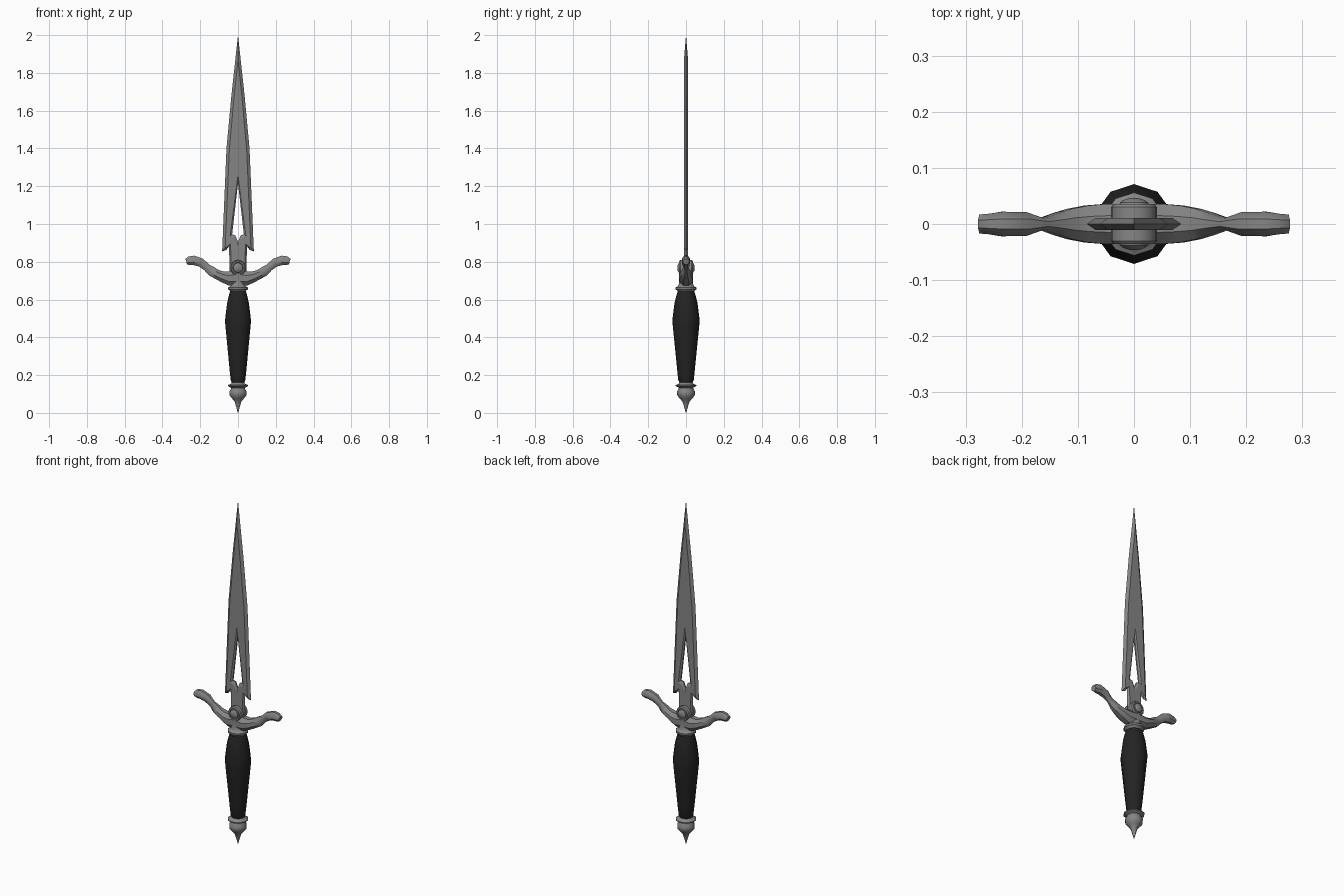
import bpy, bmesh, math
from mathutils import Vector, Matrix

if "Cube" in bpy.data.objects:
    bpy.data.objects.remove(bpy.data.objects["Cube"])


def material(name, rgb):
    m = bpy.data.materials.new(name)
    m.diffuse_color = (*rgb, 1)
    m.use_nodes = True
    m.node_tree.nodes["Principled BSDF"].inputs["Base Color"].default_value = m.diffuse_color
    return m


STEEL = material("steel grey", (0.24, 0.235, 0.235))
BLACK = material("grip black", (0.017, 0.017, 0.017))


def finish(bm, name, mat, angle=None):
    bmesh.ops.remove_doubles(bm, verts=bm.verts, dist=1e-5)
    bmesh.ops.recalc_face_normals(bm, faces=bm.faces)
    me = bpy.data.meshes.new(name)
    bm.to_mesh(me)
    bm.free()
    ob = bpy.data.objects.new(name, me)
    bpy.context.collection.objects.link(ob)
    me.materials.append(mat)
    if angle:
        bpy.ops.object.select_all(action='DESELECT')
        ob.select_set(True)
        bpy.context.view_layer.objects.active = ob
        bpy.ops.object.shade_smooth_by_angle(angle=math.radians(angle))
    return ob


def loft(bm, rings):
    """Skin a list of equal-sized point rings and cap both ends."""
    vs = [[bm.verts.new(p) for p in r] for r in rings]
    n = len(vs[0])
    for a, b in zip(vs, vs[1:]):
        for i in range(n):
            bm.faces.new((a[i], a[(i + 1) % n], b[(i + 1) % n], b[i]))
    bm.faces.new(vs[0])
    bm.faces.new(vs[-1])


def lathe(name, profile, mat, sides, angle, matrix=Matrix()):
    """Turn (radius, height) pairs round z, with a corner pointing to +y."""
    bm = bmesh.new()
    loft(bm, [[matrix @ Vector((r * math.sin(2 * math.pi * i / sides),
                                r * math.cos(2 * math.pi * i / sides), z))
               for i in range(sides)] for r, z in profile])
    return finish(bm, name, mat, angle)


# Blade: half outline as (edge x, edge z, edge half thickness, flat x, flat z)
outer = [(0, 2.0, 0, 0, 1.87), (0.035, 1.68, 0, 0.022, 1.66),
         (0.061, 1.40, 0, 0.046, 1.39), (0.084, 0.855, 0, 0.068, 0.875),
         (0.062, 0.862, 0, 0.058, 0.88), (0.047, 0.89, 0, 0.039, 0.895),
         (0.045, 0.72, 0, 0.036, 0.72)]
slot = [(0, 0.905, 0.004, 0, 0.885), (0.014, 0.94, 0.004, 0.020, 0.922),
        (0.031, 0.945, 0.004, 0.042, 0.935), (0, 1.215, 0.004, 0, 1.26)]
T = 0.011
bm = bmesh.new()
for sx in (1, -1):
    for sy in (1, -1):
        flats = [(p[3], p[4]) for p in outer] + [(0, 0.72)] + [(p[3], p[4]) for p in slot]
        bm.faces.new([bm.verts.new((sx * x, sy * T, z)) for x, z in flats])
        for line in (outer, slot):
            for a, b in zip(line, line[1:]):
                bm.faces.new([bm.verts.new(c) for c in (
                    (sx * a[0], sy * a[2], a[1]), (sx * b[0], sy * b[2], b[1]),
                    (sx * b[3], sy * T, b[4]), (sx * a[3], sy * T, a[4]))])
    # inner wall of the slot
    for a, b in zip(slot, slot[1:]):
        bm.faces.new([bm.verts.new((sx * p[0], y, p[1])) for p, y in
                      ((a, a[2]), (b, b[2]), (b, -b[2]), (a, -a[2]))])
finish(bm, "blade", STEEL)

# Guard: one curved, swelling bar swept from tip to tip (x, z, half height, half depth)
half = [(0, 0.715, 0.045, 0.036), (0.05, 0.712, 0.037, 0.036),
        (0.085, 0.722, 0.028, 0.033), (0.115, 0.735, 0.025, 0.027),
        (0.14, 0.750, 0.026, 0.019), (0.165, 0.770, 0.020, 0.010),
        (0.195, 0.795, 0.023, 0.021), (0.235, 0.808, 0.025, 0.022),
        (0.26, 0.805, 0.023, 0.018), (0.274, 0.801, 0.015, 0.017)]
path = [(-x, z, h, d) for x, z, h, d in reversed(half[1:])] + half
rings = []
for i, (x, z, h, d) in enumerate(path):
    a, b = path[max(i - 1, 0)], path[min(i + 1, len(path) - 1)]
    t = Vector((b[0] - a[0], 0, b[1] - a[1])).normalized()
    up = Vector((-t.z, 0, t.x))
    ring = []
    for k in range(8):
        ang = math.pi / 8 + k * math.pi / 4
        ring.append(Vector((x, 0, z)) + up * h * 1.08 * math.sin(ang)
                    + Vector((0, d * 1.08 * math.cos(ang), 0)))
    rings.append(ring)
bm = bmesh.new()
loft(bm, rings)
finish(bm, "guard", STEEL, 40)

# Round boss through the guard with a domed stud on each face
for side, label in ((1, "front"), (-1, "back")):
    m = Matrix.Translation((0, 0, 0.768)) @ Matrix.Rotation(side * math.pi / 2, 4, 'X')
    lathe(label + "_boss", [(0.041, 0), (0.041, 0.030), (0.036, 0.036), (0.029, 0.036),
                            (0.027, 0.032), (0.025, 0.038), (0.018, 0.043),
                            (0.008, 0.046)], STEEL, 16, 35, m)

# Neck and collar between guard and grip
lathe("collar", [(0.042, 0.635), (0.046, 0.648), (0.055, 0.654), (0.056, 0.664),
                 (0.044, 0.669), (0.038, 0.68), (0.038, 0.72)], STEEL, 10, 40)

# Grip
lathe("grip", [(0.034, 0.155), (0.041, 0.175), (0.046, 0.22), (0.060, 0.36),
               (0.071, 0.47), (0.071, 0.50), (0.061, 0.58), (0.050, 0.625),
               (0.042, 0.648)], BLACK, 10, 40)

# Pommel: flange, bulb and spike
lathe("pommel", [(0.034, 0.163), (0.038, 0.155), (0.056, 0.147), (0.056, 0.142),
                 (0.038, 0.133), (0.040, 0.125), (0.048, 0.112), (0.046, 0.092),
                 (0.032, 0.075), (0.019, 0.06), (0.013, 0.042), (0.001, 0.0)],
      STEEL, 10, 40)
